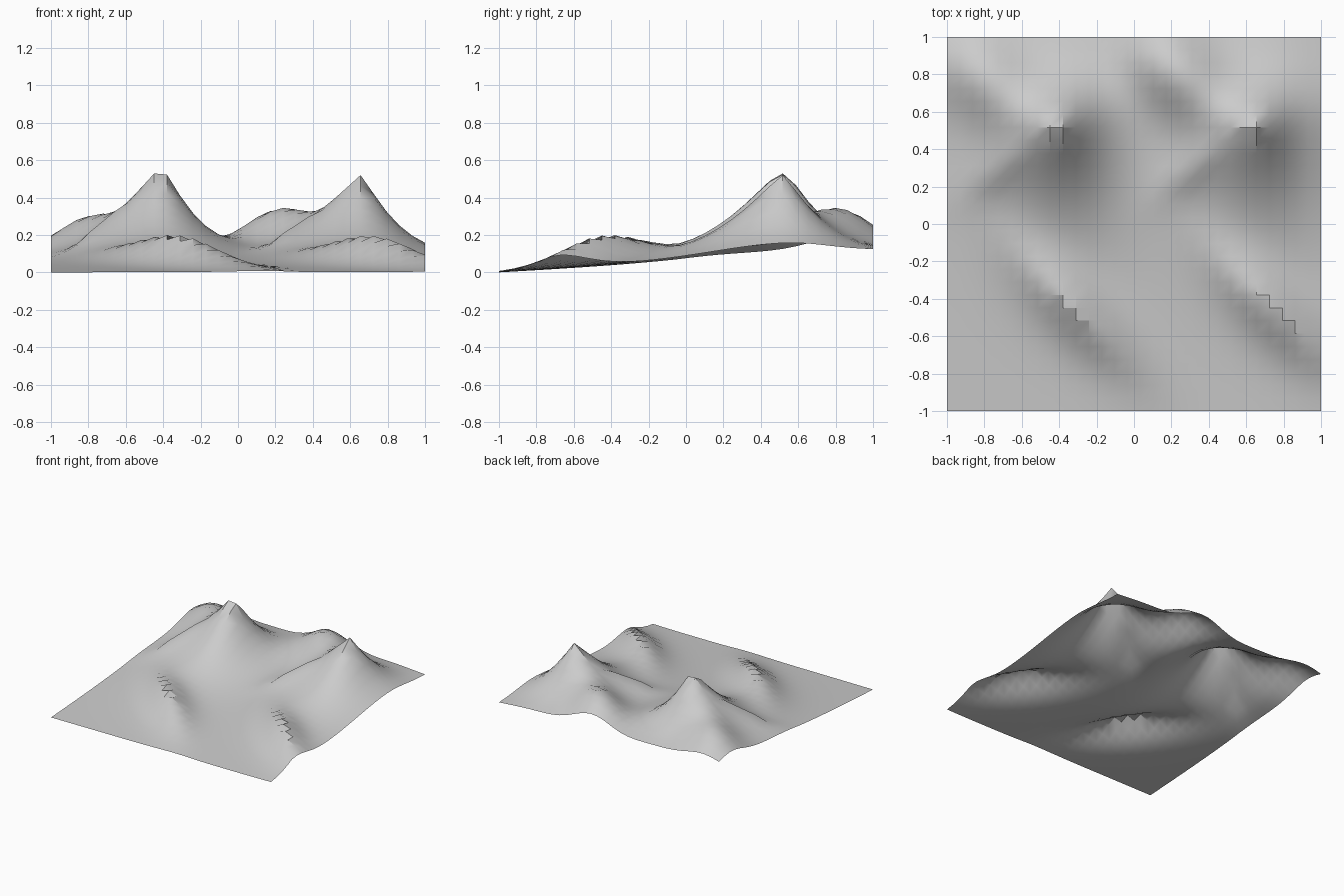
import bpy, bmesh, math

if "Cube" in bpy.data.objects:
    bpy.data.objects.remove(bpy.data.objects["Cube"], do_unlink=True)

CELLS = 29                      # grid cells per side
STEP = 2 / CELLS


def peak(x, y, cx, cy, height, west, east, south, north):
    """Pointed hill with a different reach on each side."""
    dx, dy = x - cx, y - cy
    dx /= east if dx > 0 else west
    dy /= north if dy > 0 else south
    return height * math.exp(-math.hypot(dx, dy) ** 1.22)


def ridge(x, y, cx, cy, height, angle, length, width, power=2.0):
    """Elongated swell; angle is the crest direction in degrees."""
    a = math.radians(angle)
    along = (x - cx) * math.cos(a) + (y - cy) * math.sin(a)
    across = (y - cy) * math.cos(a) - (x - cx) * math.sin(a)
    return height * math.exp(-0.5 * (along / length) ** 2 - abs(across / width) ** power)


def ground(x, y):
    z = 0.054 * (y + 1)                                        # gentle rise to the back
    for cx, top in ((-0.41, 0.475), (0.655, 0.43)):
        z += peak(x, y, cx, 0.517, top, 0.27, 0.22, 0.37, 0.23)    # main peaks
    for cx in (-0.715, 0.32):
        z += ridge(x, y, cx, 0.31, 0.06, 45, 0.16, 0.10, 1.4)      # spurs west of the peaks
    for cx in (-0.31, 0.74):
        z += ridge(x, y, cx, -0.455, 0.15, -45, 0.30, 0.14, 1.6)   # long front ridges
    z += ridge(x, y, -0.81, 0.80, 0.15, -45, 0.19, 0.20)           # rear humps
    z += ridge(x, y, 0.22, 0.83, 0.20, -45, 0.21, 0.20)
    return z


# Terrain sheet
bm = bmesh.new()
bmesh.ops.create_grid(bm, x_segments=CELLS, y_segments=CELLS, size=1)
for v in bm.verts:
    i, j = round((v.co.x + 1) / STEP), round((v.co.y + 1) / STEP)
    v.co.z = ground(v.co.x, v.co.y)
    # jagged little rocks along each spur
    if (i % 15, j) in ((3, 18), (4, 19), (5, 20)):
        v.co.z += 0.02
low = min(v.co.z for v in bm.verts)
for v in bm.verts:
    v.co.z -= low
mesh = bpy.data.meshes.new("terrain")
bm.to_mesh(mesh)
bm.free()
terrain = bpy.data.objects.new("terrain", mesh)
bpy.context.collection.objects.link(terrain)

# Plain grey
grey = bpy.data.materials.new("light grey")
grey.use_nodes = True
colour = (0.6, 0.6, 0.6, 1)
grey.diffuse_color = colour
grey.node_tree.nodes["Principled BSDF"].inputs["Base Color"].default_value = colour
mesh.materials.append(grey)

bpy.context.view_layer.objects.active = terrain
terrain.select_set(True)
bpy.ops.object.shade_smooth_by_angle(angle=math.radians(30))
